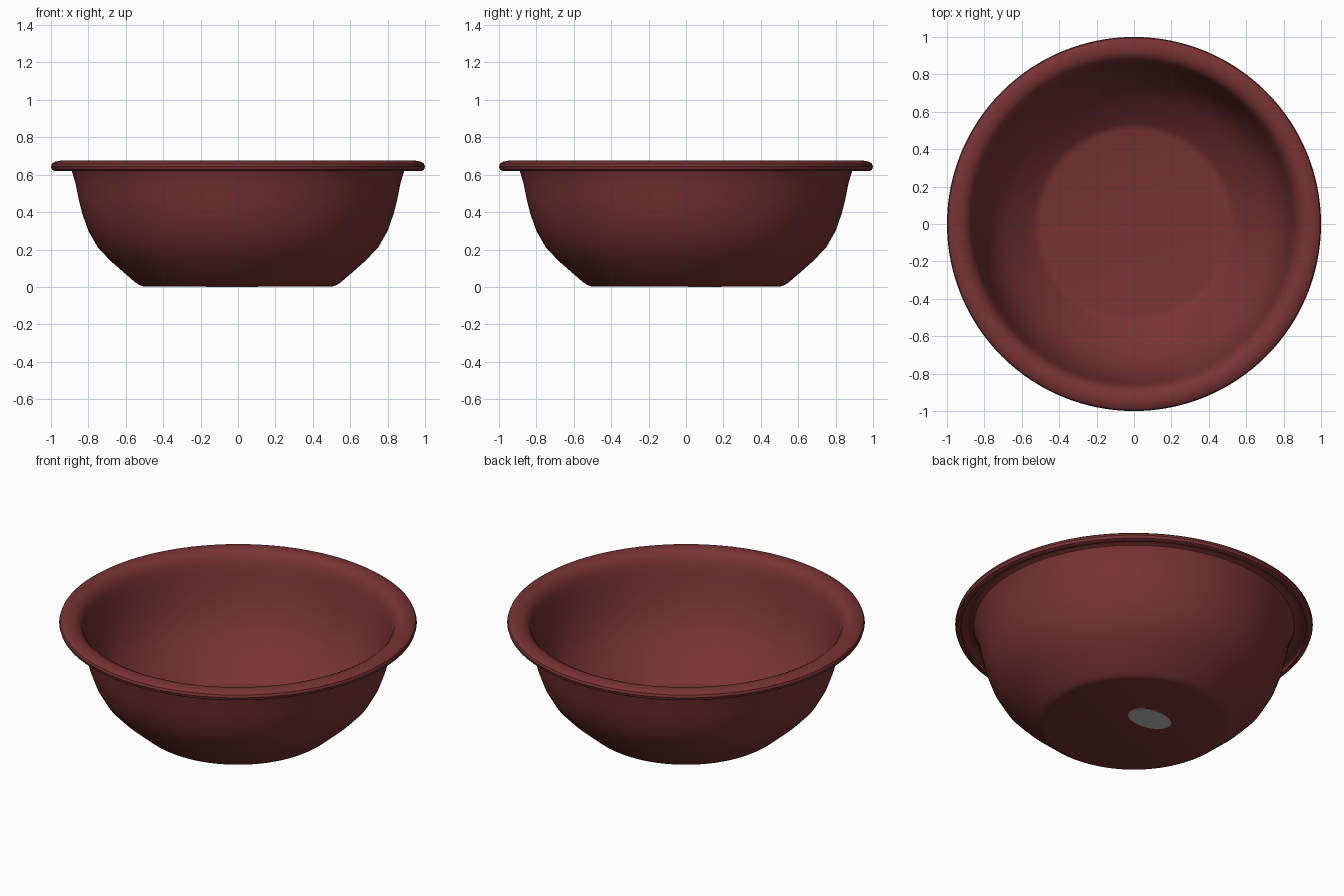
import bpy, bmesh, math

if "Cube" in bpy.data.objects:
    bpy.data.objects.remove(bpy.data.objects["Cube"])

def material(name, rgb):
    m = bpy.data.materials.new(name)
    m.diffuse_color = (*rgb, 1)
    m.use_nodes = True
    m.node_tree.nodes["Principled BSDF"].inputs["Base Color"].default_value = m.diffuse_color
    return m

red = material("dark_red", (0.19, 0.033, 0.034))
grey = material("light_grey", (0.50, 0.50, 0.50))

def finish(name, bm, mat, angle=35):
    bmesh.ops.recalc_face_normals(bm, faces=bm.faces)
    me = bpy.data.meshes.new(name)
    bm.to_mesh(me)
    bm.free()
    me.materials.append(mat)
    ob = bpy.data.objects.new(name, me)
    bpy.context.collection.objects.link(ob)
    bpy.context.view_layer.objects.active = ob
    ob.select_set(True)
    bpy.ops.object.shade_smooth_by_angle(angle=math.radians(angle))
    ob.select_set(False)
    return ob

# Bowl: one closed profile (outside, hollow curled rim, inside) spun round z
profile = [(0, 0.003), (0.505, 0.003), (0.525, 0.009), (0.55, 0.025), (0.61, 0.077),
           (0.68, 0.138), (0.75, 0.212), (0.80, 0.30), (0.832, 0.39), (0.852, 0.47),
           (0.868, 0.55), (0.885, 0.61), (0.897, 0.637), (0.92, 0.65), (0.95, 0.65),
           (0.967, 0.642), (0.97, 0.63), (0.967, 0.62),
           (0.982, 0.62), (0.995, 0.627), (1.0, 0.643), (0.995, 0.658), (0.98, 0.669),
           (0.95, 0.675), (0.92, 0.672), (0.895, 0.66), (0.875, 0.637), (0.862, 0.60),
           (0.849, 0.54), (0.834, 0.47), (0.814, 0.395), (0.783, 0.31), (0.735, 0.227),
           (0.668, 0.155), (0.60, 0.094), (0.54, 0.043), (0.52, 0.03), (0.50, 0.025), (0, 0.025)]
bm = bmesh.new()
verts = [bm.verts.new((r, 0, z)) for r, z in profile]
edges = [bm.edges.new(p) for p in zip(verts, verts[1:])]
bmesh.ops.spin(bm, geom=verts + edges, cent=(0, 0, 0), axis=(0, 0, 1),
               angle=2 * math.pi, steps=128)
bmesh.ops.remove_doubles(bm, verts=bm.verts, dist=1e-4)
finish("bowl", bm, red)

# Oval grey label under the base
bm = bmesh.new()
ring = [bm.verts.new((-0.03 + 0.138 * math.cos(t), 0.10 + 0.09 * math.sin(t), 0.0))
        for t in (2 * math.pi * i / 48 for i in range(48))]
face = bm.faces.new(ring)
ext = bmesh.ops.extrude_face_region(bm, geom=[face])
bmesh.ops.translate(bm, vec=(0, 0, 0.004),
                    verts=[g for g in ext["geom"] if isinstance(g, bmesh.types.BMVert)])
finish("base_label", bm, grey)
